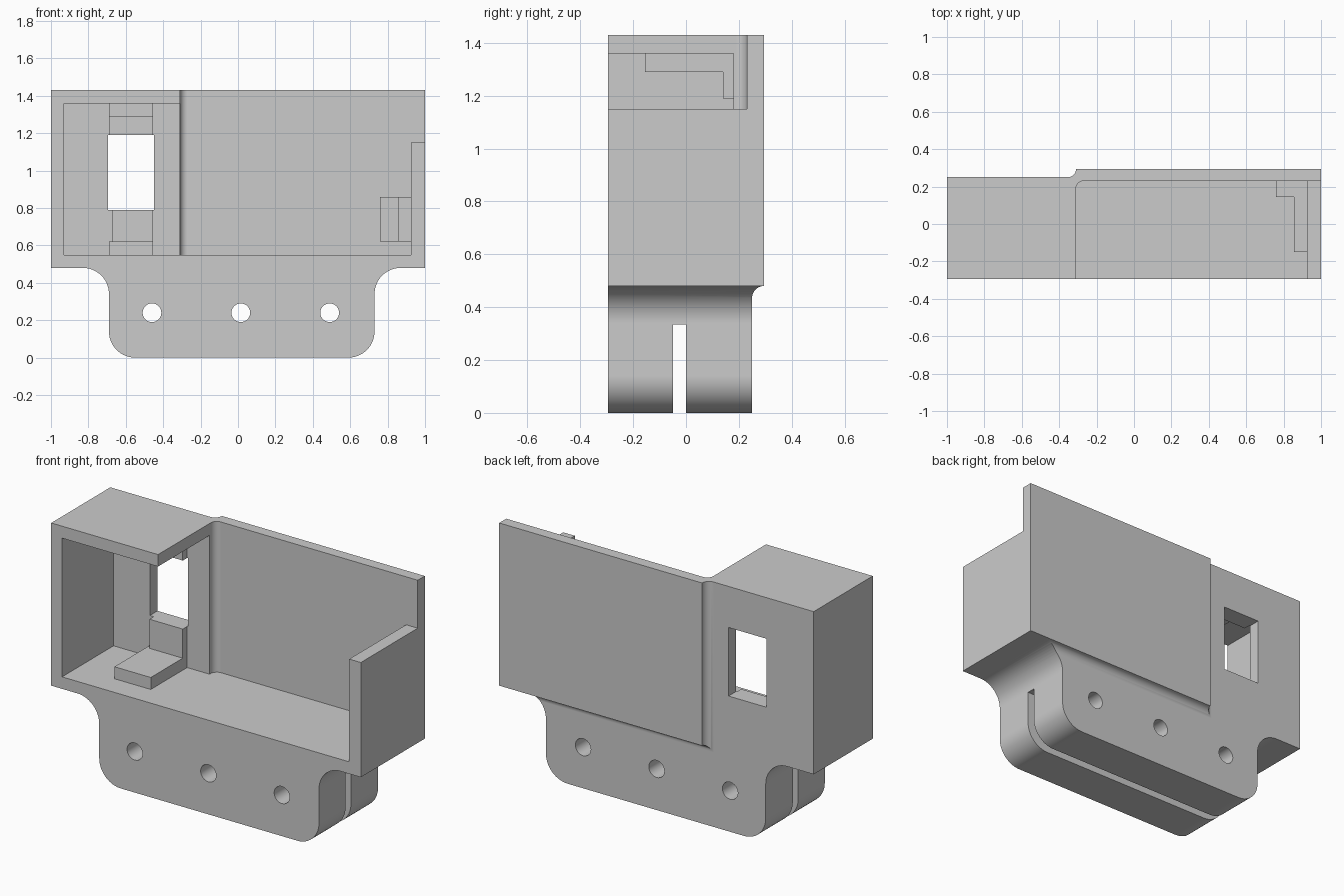
import bpy
import bmesh
from math import cos, sin, radians

old = bpy.data.objects.get("Cube")
if old:
    bpy.data.objects.remove(old, do_unlink=True)

grey = bpy.data.materials.new("plain grey")
grey.use_nodes = True
grey.diffuse_color = (0.6, 0.6, 0.6, 1)
grey.node_tree.nodes["Principled BSDF"].inputs["Base Color"].default_value = grey.diffuse_color


def arc(cx, cy, r, start, end, steps=14):
    angles = [radians(start + (end - start) * i / steps) for i in range(steps + 1)]
    return [(cx + r * cos(a), cy + r * sin(a)) for a in angles]


def prism(name, outline, axis, lo, hi):
    """Extrude a flat outline along one axis; the outline uses the other two axes in order."""
    def place(p, d):
        co = list(p)
        co.insert("xyz".index(axis), d)
        return co
    bm = bmesh.new()
    face = bm.faces.new([bm.verts.new(place(p, lo)) for p in outline])
    out = bmesh.ops.extrude_face_region(bm, geom=[face])
    shift = place((0, 0), hi - lo)
    bmesh.ops.translate(bm, vec=shift, verts=[v for v in out["geom"] if isinstance(v, bmesh.types.BMVert)])
    bmesh.ops.recalc_face_normals(bm, faces=bm.faces)
    mesh = bpy.data.meshes.new(name)
    bm.to_mesh(mesh)
    bm.free()
    mesh.materials.append(grey)
    obj = bpy.data.objects.new(name, mesh)
    bpy.context.collection.objects.link(obj)
    return obj


def box(name, x, y, z):
    outline = [(x[0], y[0]), (x[1], y[0]), (x[1], y[1]), (x[0], y[1])]
    return prism(name, outline, "z", *z)


def combine(target, tool, operation):
    mod = target.modifiers.new(operation.lower(), "BOOLEAN")
    mod.operation, mod.solver, mod.object = operation, "EXACT", tool
    bpy.context.view_layer.objects.active = target
    bpy.ops.object.modifier_apply(modifier=mod.name)
    bpy.data.objects.remove(tool, do_unlink=True)


def cut(target, tool):
    combine(target, tool, "DIFFERENCE")


FRONT, REAR, STEP, BACK = -0.295, 0.25, -0.31, 0.295
BASE, FLOOR, TOP = 0.48, 0.55, 1.43
COVE = 0.045

# Housing outline, with a cove where the rear face steps out
cove = arc(STEP - COVE, BACK, COVE, 0, -90)
housing = prism("mount_housing",
                [(-1, FRONT), (1, FRONT), (1, BACK)] + cove + [(-1, REAR)],
                "z", BASE, TOP)

# Open tray, covered pocket and lowered end wall
tray = [(STEP, -0.4), (0.925, -0.4), (0.925, 0.23)] + arc(-0.27, 0.19, 0.04, 90, 180)
cut(housing, prism("tray_cutter", tray, "z", FLOOR, 1.6))
cut(housing, box("pocket_cutter", (-0.93, -0.2), (-0.4, 0.18), (FLOOR, 1.36)))
cut(housing, box("end_wall_cutter", (0.85, 1.1), (-0.4, 0.23), (1.15, 1.6)))
cut(housing, box("window_cutter", (-0.695, -0.45), (0.1, 0.4), (0.79, 1.19)))

# Mounting flange with rounded lower corners and flared top
R = 0.14
L_SIDE, R_SIDE = -0.69, 0.73
outline = ([(L_SIDE - R, 0.52)] + arc(L_SIDE - R, BASE - R, R, 90, 0)
           + arc(L_SIDE + R, R, R, 180, 270)
           + arc(R_SIDE - R, R, R, 270, 360)
           + arc(R_SIDE + R, BASE - R, R, 180, 90) + [(R_SIDE + R, 0.52)])
flange = prism("mounting_flange", outline, "y", FRONT, BACK)

# Trim the flange rear, leaving a cove under the overhanging back wall
under = [(REAR, -0.1)] + arc(BACK, BASE - COVE, COVE, 180, 90) + [(0.4, BASE), (0.4, -0.1)]
cut(flange, prism("under_cove_cutter", under, "x", -1.1, 1.1))
side = [(-1.1, REAR)] + cove[::-1] + [(STEP, 0.4), (-1.1, 0.4)]
cut(flange, prism("side_cove_cutter", side, "z", -0.1, 0.6))

# Panel slot and bolt holes
cut(flange, box("slot_cutter", (-1.1, 1.1), (-0.05, 0), (-0.1, 0.335)))
for x in (-0.46, 0.015, 0.49):
    cut(flange, prism("bolt_hole_cutter", arc(x, 0.24, 0.05, 0, 348.75, 31), "y", -0.4, 0.4))
combine(housing, flange, "UNION")

# L-shaped retaining brackets: window bottom, window top, end wall
brackets = [
    ((-0.69, -0.455), (-0.155, 0.2), (0.53, 0.62)),
    ((-0.67, -0.455), (0.14, 0.2), (0.6, 0.79)),
    ((-0.69, -0.455), (-0.155, 0.2), (1.29, 1.38)),
    ((-0.69, -0.455), (0.14, 0.2), (1.19, 1.3)),
    ((0.855, 0.94), (-0.15, 0.24), (0.62, 0.86)),
    ((0.76, 0.94), (0.145, 0.24), (0.62, 0.86)),
]
for dims in brackets:
    combine(housing, box("retaining_bracket", *dims), "UNION")

# Tidy flat faces and shade the rounds
bm = bmesh.new()
bm.from_mesh(housing.data)
bmesh.ops.remove_doubles(bm, verts=bm.verts, dist=0.0001)
bmesh.ops.dissolve_limit(bm, angle_limit=radians(0.5), verts=bm.verts, edges=bm.edges)
bm.to_mesh(housing.data)
bm.free()
bpy.ops.object.select_all(action="DESELECT")
housing.select_set(True)
bpy.context.view_layer.objects.active = housing
bpy.ops.object.shade_smooth_by_angle(angle=radians(30))
weighted = housing.modifiers.new("even_shading", "WEIGHTED_NORMAL")
weighted.keep_sharp = True
